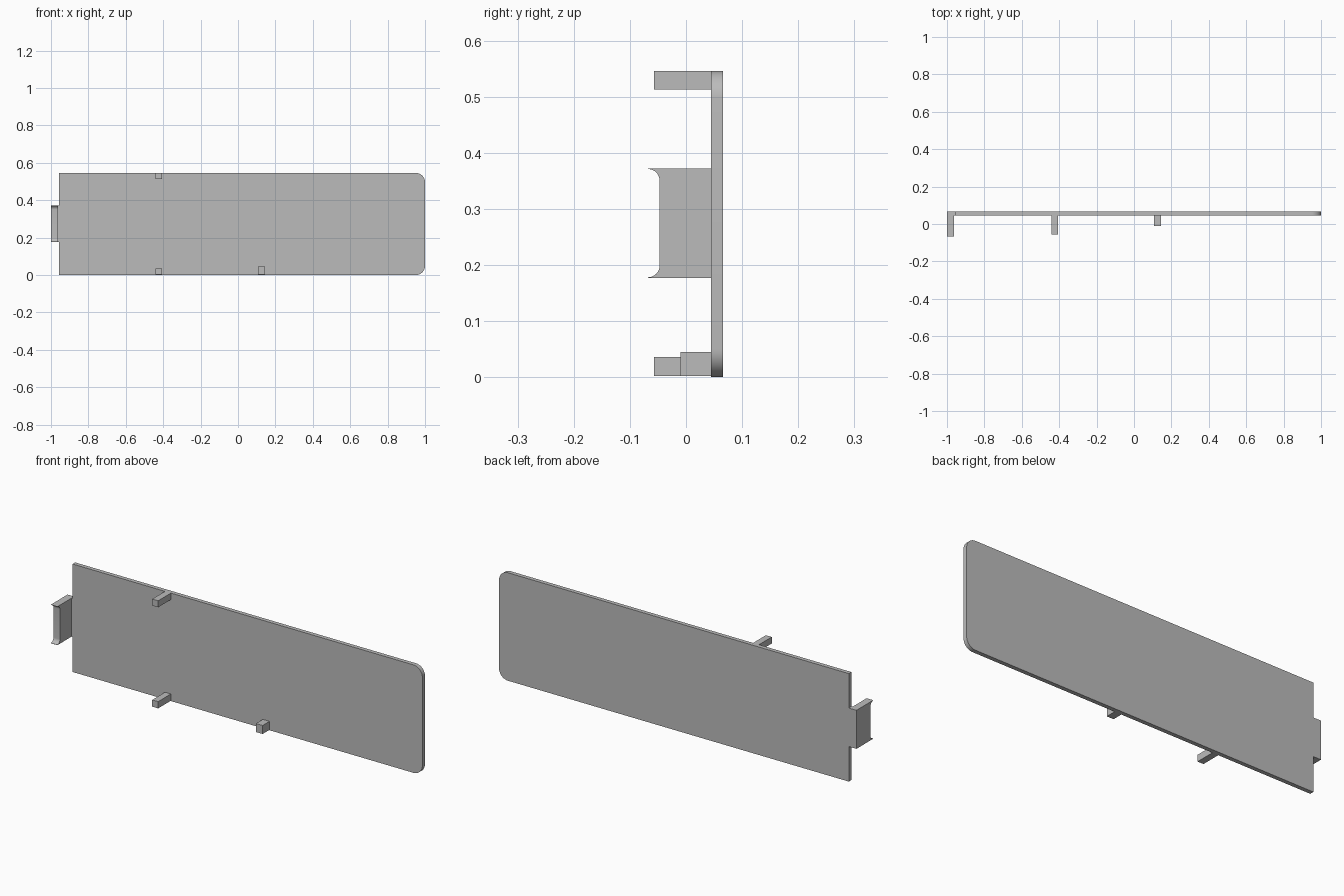
import bpy, bmesh, math
from mathutils import Vector

cube = bpy.data.objects.get("Cube")
if cube:
    bpy.data.objects.remove(cube, do_unlink=True)

grey = bpy.data.materials.new("plain grey")
grey.use_nodes = True
colour = (0.5, 0.5, 0.5, 1)
grey.diffuse_color = colour
grey.node_tree.nodes["Principled BSDF"].inputs["Base Color"].default_value = colour

BACK, FACE = 0.066, 0.045      # rear and front of the panel
HEIGHT = 0.546


def arc(cx, cy, r, start, end, steps=10):
    """Points along a circular arc, angles in degrees."""
    angles = [math.radians(start + (end - start) * i / steps) for i in range(steps + 1)]
    return [(cx + r * math.cos(a), cy + r * math.sin(a)) for a in angles]


def extrude(name, outline, place, depth):
    """Extrude a flat outline, placed in space by a function, along a vector."""
    bm = bmesh.new()
    face = bm.faces.new([bm.verts.new(place(u, v)) for u, v in outline])
    new = bmesh.ops.extrude_face_region(bm, geom=[face])["geom"]
    verts = [g for g in new if isinstance(g, bmesh.types.BMVert)]
    bmesh.ops.translate(bm, verts=verts, vec=Vector(depth))
    bmesh.ops.recalc_face_normals(bm, faces=bm.faces)
    mesh = bpy.data.meshes.new(name)
    bm.to_mesh(mesh)
    bm.free()
    mesh.materials.append(grey)
    obj = bpy.data.objects.new(name, mesh)
    bpy.context.collection.objects.link(obj)
    bpy.ops.object.select_all(action="DESELECT")
    obj.select_set(True)
    bpy.context.view_layer.objects.active = obj
    bpy.ops.object.shade_smooth_by_angle(angle=math.radians(30))
    return obj


# Panel: square at one end, rounded corners at the other, with a neck for the clip
r = 0.05
low, high = 0.177, 0.372
left, neck = -0.957, -0.963
panel = ([(left, 0)] + arc(1 - r, r, r, -90, 0) + arc(1 - r, HEIGHT - r, r, 0, 90)
         + [(left, HEIGHT), (left, high), (neck, high), (neck, low), (left, low)])
extrude("panel", panel, lambda x, z: (x, FACE, z), (0, BACK - FACE, 0))

# End clip: block whose front edge flares into thin lips above and below
tip, f = -0.068, 0.021
clip = ([(BACK, low), (tip, low)] + arc(tip, low + f + 0.001, f, -90, 0)
        + arc(tip, high - f - 0.001, f, 0, 90) + [(tip, high), (BACK, high)])
extrude("end_clip", clip, lambda y, z: (-1, y, z), (neck + 1, 0, 0))

# Locating pegs on the front face
pegs = {
    "upper_peg": (-0.44, -0.407, 0.513, HEIGHT, -0.057),
    "lower_peg": (-0.44, -0.407, 0.002, 0.036, -0.057),
    "short_peg": (0.107, 0.145, 0.002, 0.045, -0.01),
}
for name, (x0, x1, z0, z1, front) in pegs.items():
    outline = [(x0, z0), (x1, z0), (x1, z1), (x0, z1)]
    extrude(name, outline, lambda x, z: (x, front, z), (0, FACE - front, 0))
